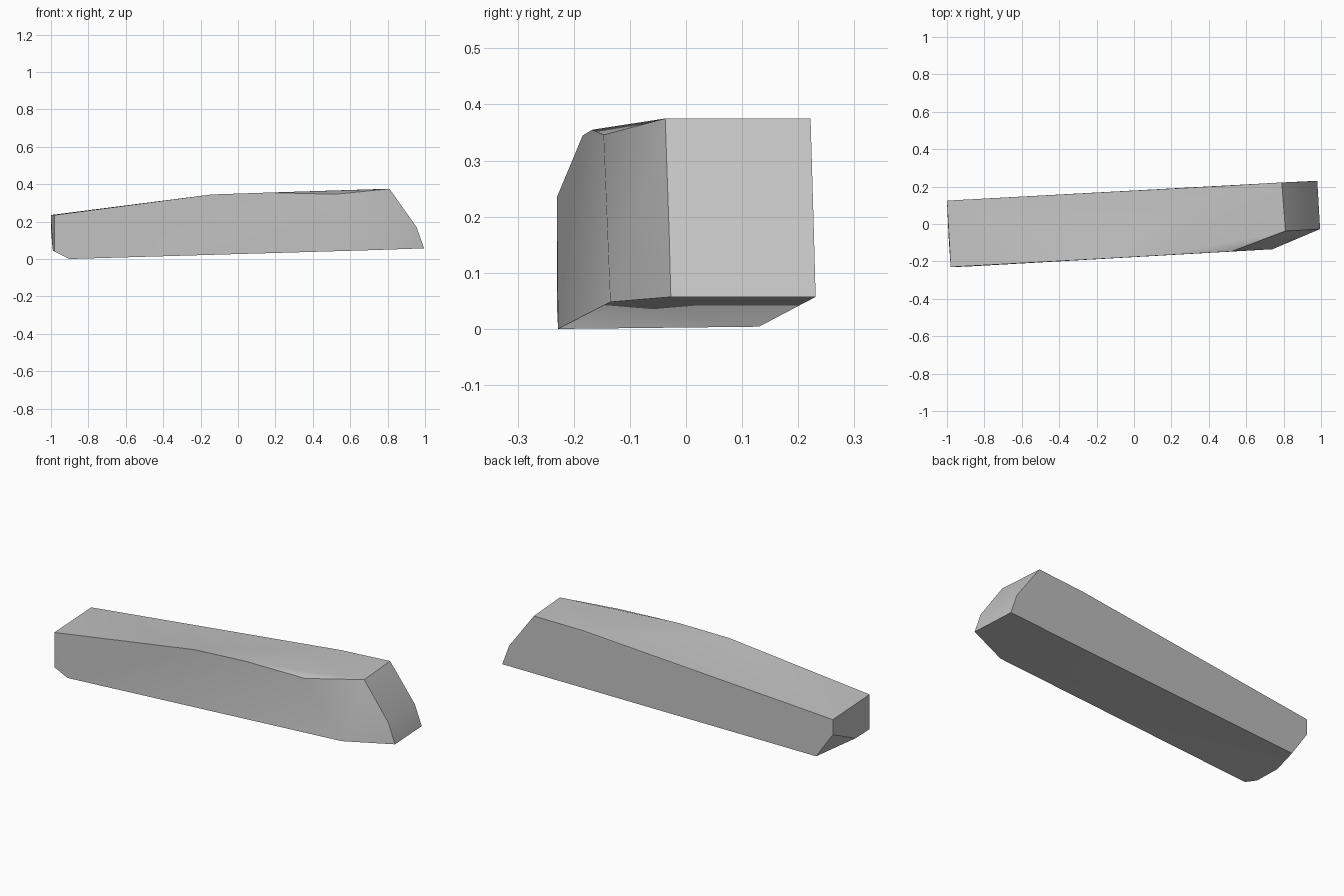
import bpy
import bmesh
import math

if "Cube" in bpy.data.objects:
    bpy.data.objects.remove(bpy.data.objects["Cube"], do_unlink=True)

# Stone colour
stone = bpy.data.materials.new("pale grey stone")
stone.use_nodes = True
GREY = (0.55, 0.55, 0.55, 1)
stone.diffuse_color = GREY
stone.node_tree.nodes["Principled BSDF"].inputs["Base Color"].default_value = GREY

# Corner points along each long edge of the slab
top_front = [(-0.98, -0.23, 0.235), (-0.14, -0.184, 0.345), (0.16, -0.167, 0.355),
             (0.52, -0.147, 0.346), (0.81, -0.037, 0.375)]
top_back = [(-1, 0.125, 0.235), (0.5, 0.205, 0.365), (0.79, 0.222, 0.375)]
bottom_front = [(-0.98, -0.23, 0.04), (-0.9, -0.228, 0), (0.04, -0.177, 0.024),
                (0.74, -0.135, 0.048), (0.995, -0.027, 0.057)]
bottom_back = [(-1, 0.125, 0.15), (-0.99, -0.09, 0.045), (-0.9, 0.13, 0.004),
               (0.04, 0.18, 0.026), (0.98, 0.231, 0.057)]
slanted_end = [(0.955, -0.03, 0.17), (0.94, 0.228, 0.17)]

# Broken stone slab, wrapped tightly around its corners
bm = bmesh.new()
for point in top_front + top_back + bottom_front + bottom_back + slanted_end:
    bm.verts.new(point)
bmesh.ops.convex_hull(bm, input=bm.verts[:])
bmesh.ops.dissolve_limit(bm, angle_limit=math.radians(1.5),
                         verts=bm.verts[:], edges=bm.edges[:])
bmesh.ops.recalc_face_normals(bm, faces=bm.faces[:])
mesh = bpy.data.meshes.new("stone_slab")
bm.to_mesh(mesh)
bm.free()
mesh.materials.append(stone)
slab = bpy.data.objects.new("stone_slab", mesh)
bpy.context.collection.objects.link(slab)

# Soft shading across gentle bends, crisp broken edges
bpy.context.view_layer.objects.active = slab
slab.select_set(True)
bpy.ops.object.shade_smooth_by_angle(angle=math.radians(30))
